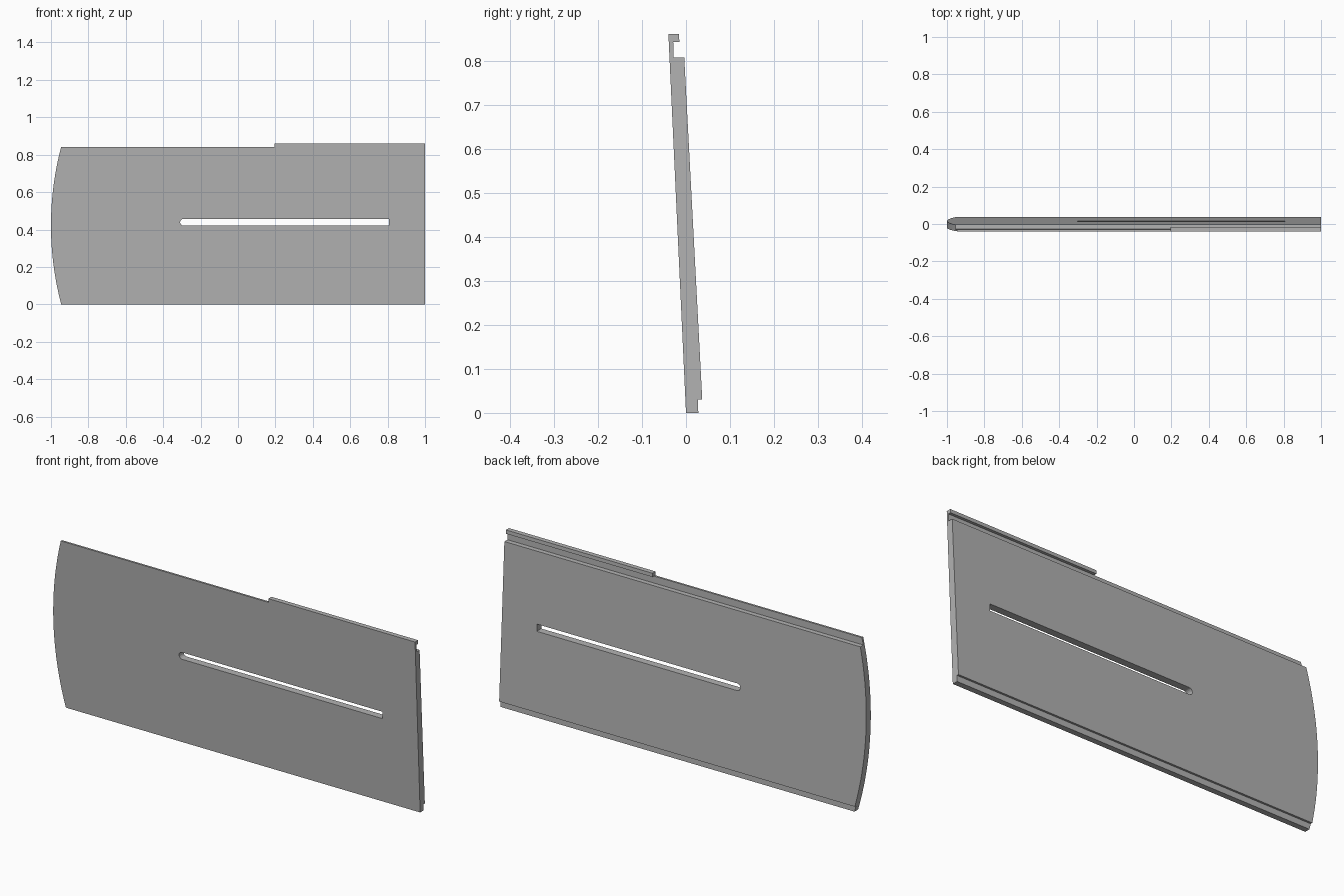
import bpy, bmesh, math

if "Cube" in bpy.data.objects:
    bpy.data.objects.remove(bpy.data.objects["Cube"], do_unlink=True)

grey = bpy.data.materials.new("panel grey")
grey.use_nodes = True
colour = (0.45, 0.45, 0.45, 1)
grey.diffuse_color = colour
grey.node_tree.nodes["Principled BSDF"].inputs["Base Color"].default_value = colour


def prism(name, outline, axis, start, end):
    """Extrude a flat outline along x (points are y, z) or y (points are x, z)."""
    bm = bmesh.new()
    place = (lambda a, b: (start, a, b)) if axis == "x" else (lambda a, b: (a, start, b))
    face = bm.faces.new([bm.verts.new(place(a, b)) for a, b in outline])
    out = bmesh.ops.extrude_face_region(bm, geom=[face])
    verts = [g for g in out["geom"] if isinstance(g, bmesh.types.BMVert)]
    shift = (end - start, 0, 0) if axis == "x" else (0, end - start, 0)
    bmesh.ops.translate(bm, verts=verts, vec=shift)
    bmesh.ops.recalc_face_normals(bm, faces=bm.faces[:])
    mesh = bpy.data.meshes.new(name)
    bm.to_mesh(mesh)
    bm.free()
    mesh.materials.append(grey)
    obj = bpy.data.objects.new(name, mesh)
    bpy.context.collection.objects.link(obj)
    return obj


def arc(cx, cz, radius, a0, a1, steps):
    angles = [math.radians(a0 + (a1 - a0) * i / steps) for i in range(steps + 1)]
    return [(cx + radius * math.cos(a), cz + radius * math.sin(a)) for a in angles]


def cut(target, cutter):
    mod = target.modifiers.new("cut", "BOOLEAN")
    mod.operation = "DIFFERENCE"
    mod.solver = "EXACT"
    mod.object = cutter
    bpy.context.view_layer.objects.active = target
    bpy.ops.object.modifier_apply(modifier=mod.name)
    bpy.data.objects.remove(cutter, do_unlink=True)


# Leaning board: rebate along the bottom, groove and hooked lip along the top
board = prism("sloping_panel", [
    (0, 0), (0.028, 0), (0.027, 0.03), (0.037, 0.03),
    (-0.004, 0.808), (-0.028, 0.808), (-0.029, 0.843),
    (-0.015, 0.843), (-0.016, 0.861), (-0.04, 0.861)], "x", -1.0, 1.0)

# The lip only runs along the left part of the top edge
cut(board, prism("lip_cutter", [
    (-1.1, 0.842), (0.195, 0.842), (0.195, 0.9), (-1.1, 0.9)], "y", -0.2, 0.2))

# Bowed right end
bow = arc(0.65, 0.422, 1.65, 163, 197, 32)
cut(board, prism("bow_cutter", bow + [(-1.2, -0.1), (-1.2, 0.95)], "y", -0.2, 0.2))

# Long slot, rounded at one end and square at the other
slot = arc(-0.292, 0.439, 0.0175, 90, 270, 8) + [(0.808, 0.4215), (0.808, 0.4565)]
cut(board, prism("slot_cutter", slot, "y", -0.2, 0.2))
